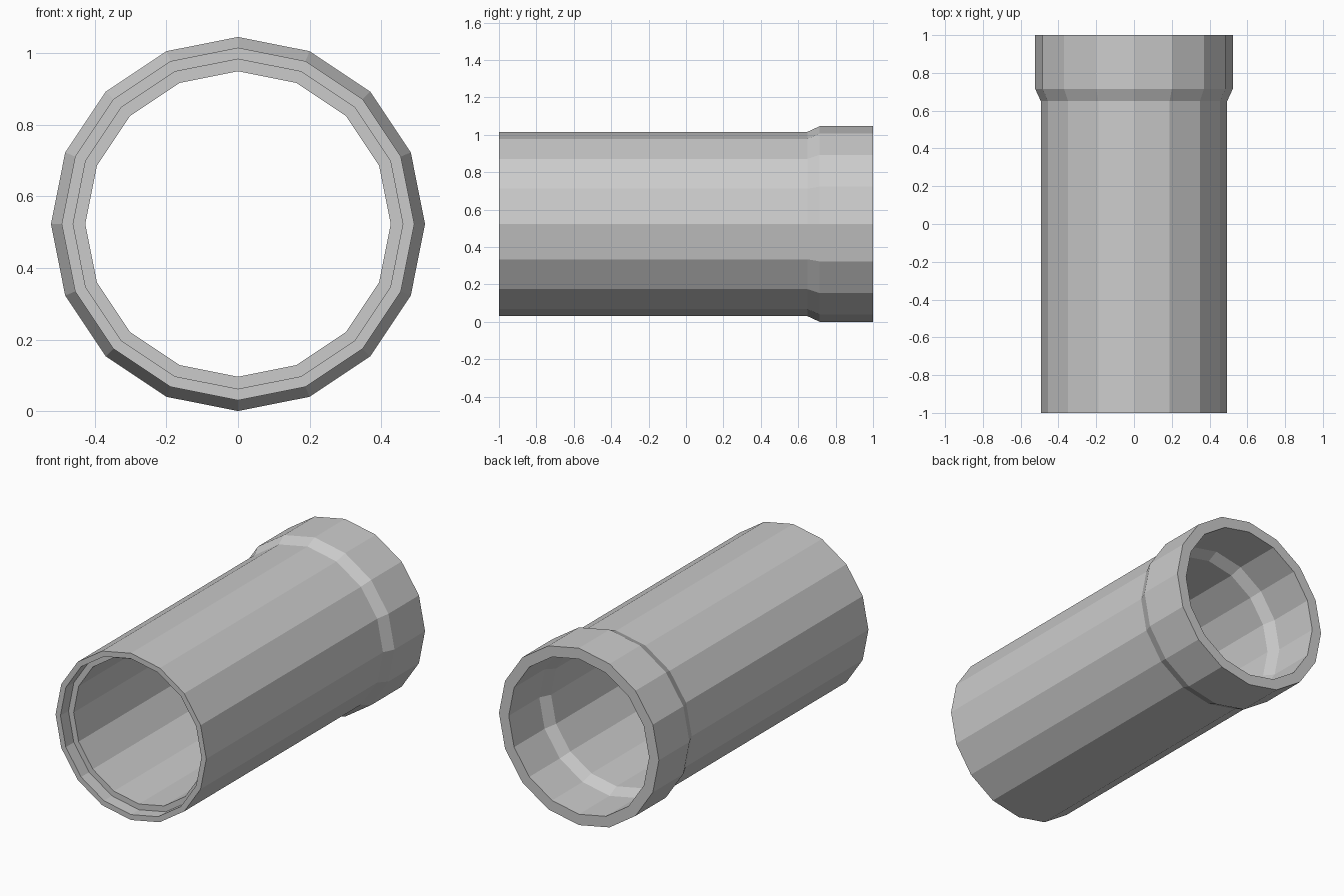
import bpy, bmesh
from math import sin, cos, tau

if "Cube" in bpy.data.objects:
    bpy.data.objects.remove(bpy.data.objects["Cube"])

SIDES = 16
CENTRE_Z = 0.523

# closed wall section as (radius, y): outside front to back, then inside back to front
PROFILE = [
    (0.493, -1.0), (0.493, 0.65), (0.523, 0.715), (0.523, 1.0),      # barrel and socket
    (0.459, 1.0), (0.459, 0.715), (0.427, 0.65), (0.427, -0.925),    # socket bore and barrel bore
    (0.461, -0.925), (0.461, -1.0),                                  # recessed front lip
]


def lathe_y(name, profile, sides, z):
    bm = bmesh.new()
    rings = [[bm.verts.new((r * sin(tau * i / sides), y, z + r * cos(tau * i / sides)))
              for i in range(sides)] for r, y in profile]
    for k, a in enumerate(rings):
        b = rings[(k + 1) % len(rings)]
        for i in range(sides):
            j = (i + 1) % sides
            bm.faces.new((a[i], a[j], b[j], b[i]))
    bmesh.ops.recalc_face_normals(bm, faces=bm.faces)
    mesh = bpy.data.meshes.new(name)
    bm.to_mesh(mesh)
    bm.free()
    obj = bpy.data.objects.new(name, mesh)
    bpy.context.collection.objects.link(obj)
    return obj


# pipe section with a flared socket at the back
lathe_y("socket_pipe", PROFILE, SIDES, CENTRE_Z)
